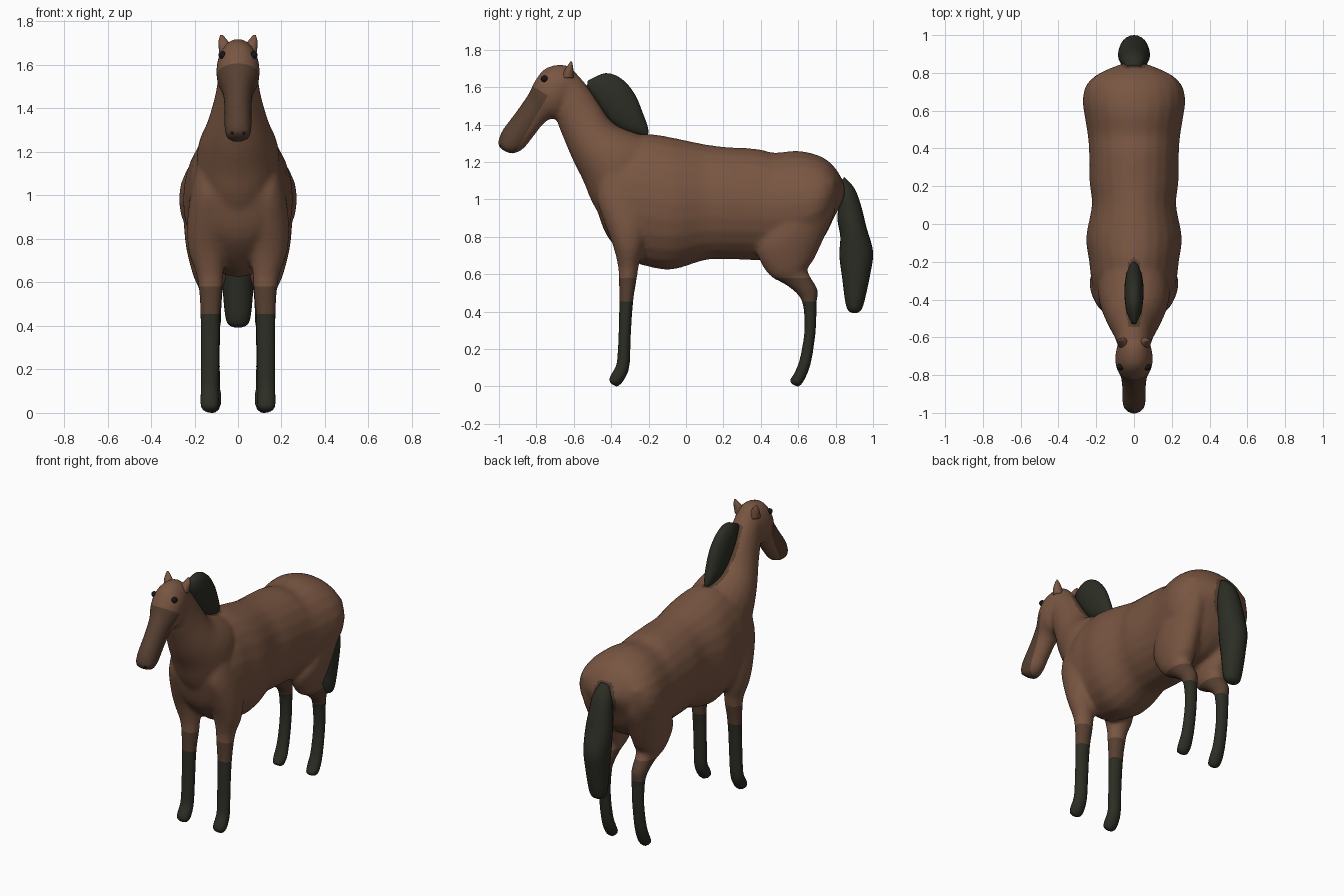
import bpy, bmesh, math
from mathutils import Vector
from mathutils.bvhtree import BVHTree

cube = bpy.data.objects.get("Cube")
if cube:
    bpy.data.objects.remove(cube)


def material(name, color):
    mat = bpy.data.materials.new(name)
    mat.use_nodes = True
    mat.diffuse_color = (*color, 1)
    shader = next(n for n in mat.node_tree.nodes if n.type == 'BSDF_PRINCIPLED')
    shader.inputs["Base Color"].default_value = (*color, 1)
    shader.inputs["Roughness"].default_value = 0.9
    return mat


coat = material("brown coat", (0.19, 0.092, 0.054))
shade = material("dark brown", (0.096, 0.051, 0.031))
hair = material("near black hair", (0.025, 0.027, 0.018))
black = material("eye black", (0.008, 0.008, 0.008))


def spline(p, q, r, s, t):
    """Catmull-Rom value between q and r."""
    return 0.5 * (2 * q + (r - p) * t + (2 * p - 5 * q + 4 * r - s) * t ** 2
                  + (3 * q - p - 3 * r + s) * t ** 3)


def loft(bm, sections, side=1, steps=4, sides=24):
    """Skin elliptical rings; each section is two opposite outline points
    (y, z, y, z), a half width and an optional x centre."""
    rows = [tuple(s) + (0,) * (6 - len(s)) for s in sections]
    last = len(rows) - 1
    dense = []
    for i in range(last):
        quad = [rows[max(i - 1, 0)], rows[i], rows[i + 1], rows[min(i + 2, last)]]
        for k in range(steps):
            dense.append([spline(*values, k / steps) for values in zip(*quad)])
    dense.append(rows[last])
    rings = []
    for ya, za, yb, zb, width, cx in dense:
        a, b = Vector((0, ya, za)), Vector((0, yb, zb))
        middle, half = (a + b) / 2, (a - b) / 2
        ring = []
        for k in range(sides):
            angle = math.tau * k / sides
            point = middle + half * math.cos(angle)
            point.x = side * (cx + width * math.sin(angle))
            ring.append(bm.verts.new(point))
        rings.append(ring)
    for low, high in zip(rings, rings[1:]):
        for k in range(sides):
            n = (k + 1) % sides
            bm.faces.new((low[k], low[n], high[n], high[k]))
    bm.faces.new(rings[0])
    bm.faces.new(rings[-1])


def finish(name, bm, *mats):
    bmesh.ops.recalc_face_normals(bm, faces=bm.faces[:])
    for face in bm.faces:
        face.smooth = True
    mesh = bpy.data.meshes.new(name)
    bm.to_mesh(mesh)
    bm.free()
    for mat in mats:
        mesh.materials.append(mat)
    obj = bpy.data.objects.new(name, mesh)
    bpy.context.collection.objects.link(obj)
    return obj


# Outlines of the body parts
torso = [(-.48, 1.1, -.48, .96, .11), (-.42, 1.22, -.42, .8, .19), (-.3, 1.33, -.3, .68, .225),
         (-.2, 1.35, -.2, .64, .237), (-.07, 1.33, -.07, .625, .253), (.1, 1.295, .1, .675, .223),
         (.22, 1.28, .22, .68, .235), (.38, 1.27, .38, .675, .238), (.47, 1.25, .47, .68, .245),
         (.58, 1.26, .58, .69, .263), (.66, 1.25, .66, .72, .272), (.74, 1.22, .74, .8, .25),
         (.8, 1.165, .8, .92, .18), (.85, 1.08, .85, 1, .06)]
neck = [(-.72, 1.55, -.6, 1.69, .08), (-.69, 1.42, -.53, 1.61, .094), (-.66, 1.34, -.46, 1.51, .112),
        (-.605, 1.21, -.39, 1.41, .147), (-.55, 1.1, -.28, 1.36, .18), (-.5, .98, -.2, 1.33, .19),
        (-.42, .85, -.1, 1.25, .17)]
head = [(-.59, 1.67, -.6, 1.6, .05), (-.62, 1.71, -.63, 1.52, .08), (-.69, 1.72, -.66, 1.45, .096),
        (-.76, 1.695, -.69, 1.43, .1), (-.81, 1.63, -.725, 1.43, .09), (-.845, 1.56, -.765, 1.4, .07),
        (-.915, 1.46, -.82, 1.33, .063), (-.985, 1.365, -.87, 1.27, .063),
        (-1.005, 1.3, -.92, 1.245, .054), (-.99, 1.27, -.955, 1.25, .025)]
front_leg = [(-.46, 1.12, -.28, 1.15, .06, .13), (-.475, 1, -.2, 1, .09, .13),
             (-.435, .87, -.2, .85, .1, .135), (-.39, .75, -.23, .73, .087, .14),
             (-.365, .65, -.253, .64, .064, .13), (-.36, .58, -.262, .58, .056, .126),
             (-.358, .45, -.282, .45, .047, .127), (-.363, .25, -.295, .25, .044, .128),
             (-.373, .12, -.302, .1, .043, .13), (-.405, .06, -.333, .03, .045, .13),
             (-.415, .03, -.36, 0, .036, .13), (-.4, .012, -.38, 0, .015, .13)]
hind_leg = [(.46, 1.05, .8, 1.1, .08, .17), (.42, .85, .8, .95, .1, .15),
            (.38, .72, .75, .82, .1, .14), (.44, .6, .685, .68, .078, .13),
            (.53, .545, .65, .62, .058, .125), (.598, .49, .703, .52, .048, .122),
            (.625, .43, .7, .45, .043, .12), (.632, .3, .695, .3, .04, .12),
            (.608, .15, .67, .13, .041, .12), (.577, .07, .637, .04, .044, .12),
            (.552, .03, .61, 0, .036, .12), (.567, .012, .59, 0, .015, .12)]

# Mane and tail
mane = bmesh.new()
loft(mane, [(-.53, 1.6, -.525, 1.635, .012), (-.49, 1.535, -.43, 1.675, .04),
            (-.435, 1.455, -.345, 1.645, .05), (-.385, 1.4, -.275, 1.565, .05),
            (-.32, 1.36, -.23, 1.46, .042), (-.24, 1.34, -.205, 1.39, .022),
            (-.21, 1.34, -.2, 1.355, .008)])
tail = bmesh.new()
loft(tail, [(.845, 1.12, .81, 1.06, .04), (.9, 1.06, .815, .98, .065), (.935, .97, .81, .89, .076),
            (.965, .85, .825, .8, .085), (1, .72, .82, .7, .08), (.985, .6, .835, .58, .072),
            (.955, .46, .852, .45, .06), (.937, .41, .868, .405, .045), (.915, .393, .89, .393, .015)])
hair_trees = [BVHTree.FromBMesh(mane), BVHTree.FromBMesh(tail)]
finish("mane", mane, hair)
finish("tail", tail, hair)

# Body: overlapping lofts fused into one smooth skin
bm = bmesh.new()
for part in (torso, neck, head):
    loft(bm, part)
for side in (1, -1):
    loft(bm, front_leg, side)
    loft(bm, hind_leg, side)
body = finish("body", bm, coat, shade, hair)
remesh = body.modifiers.new("fuse", 'REMESH')
remesh.mode = 'VOXEL'
remesh.voxel_size = 0.013
soften = body.modifiers.new("soften", 'SMOOTH')
soften.factor = 0.5
soften.iterations = 7
bpy.context.view_layer.update()
fused = body.evaluated_get(bpy.context.evaluated_depsgraph_get())
bm = bmesh.new()
bm.from_mesh(fused.to_mesh())
fused.to_mesh_clear()
body.modifiers.clear()

# Clean colour borders on the legs and the muzzle
STOCKING, BAND = 0.455, 0.58
MUZZLE_TOP = (Vector((0, -.81, 1.6)), Vector((0, -.53, -.85)))
MUZZLE_SIDE = (Vector((0, -.73, 1.57)), Vector((0, -.87, .5)))
up = Vector((0, 0, 1))
cuts = [(up * STOCKING, up), (up * BAND, up), MUZZLE_TOP, MUZZLE_SIDE]
for point, normal in cuts:
    faces = [f for f in bm.faces if normal is up or f.calc_center_median().y < -.7]
    geom = list({e for f in faces for e in f.edges} | {v for f in faces for v in f.verts}) + faces
    bmesh.ops.bisect_plane(bm, geom=geom, dist=0.0005, plane_co=point, plane_no=normal)
for face in bm.faces:
    c = face.calc_center_median()
    muzzle = c.y < -.7 and all((c - p).dot(n) > 0 for p, n in (MUZZLE_TOP, MUZZLE_SIDE))
    fringe = any(tree.find_nearest(c, 0.02)[0] for tree in hair_trees)
    if c.z < STOCKING:
        face.material_index = 2
    elif c.z < BAND or muzzle or fringe:
        face.material_index = 1
    else:
        face.material_index = 0
    face.smooth = True
bm.to_mesh(body.data)
bm.free()


# Ears, eyes and nostrils
def ball(name, location, radius, mat):
    bm = bmesh.new()
    bmesh.ops.create_uvsphere(bm, u_segments=16, v_segments=10, radius=radius)
    bmesh.ops.translate(bm, verts=bm.verts[:], vec=location)
    finish(name, bm, mat)


for side, label in ((1, "left"), (-1, "right")):
    ear = bmesh.new()
    loft(ear, [(-.665, 1.65, -.6, 1.65, .03, .055), (-.65, 1.69, -.602, 1.69, .028, .062),
               (-.632, 1.717, -.605, 1.717, .018, .07), (-.618, 1.738, -.61, 1.738, .005, .076)],
         side, sides=12)
    finish(label + " ear", ear, coat)
    ball(label + " eye", (side * .072, -.757, 1.645), .018, black)
    ball(label + " nostril", (side * .025, -.985, 1.288), .011, black)
